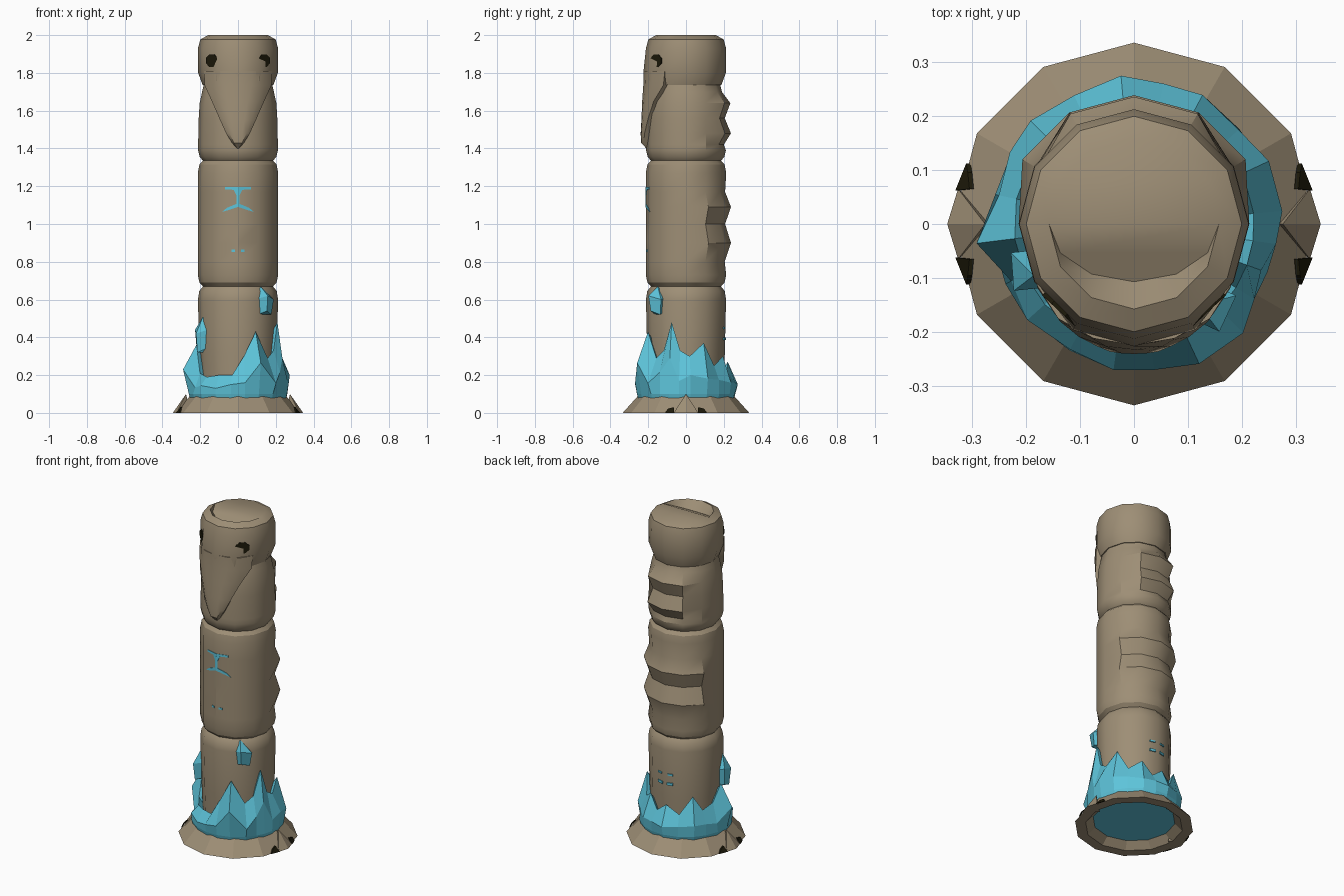
import bpy, bmesh, math
from math import sin, cos, radians
from mathutils import Vector

if "Cube" in bpy.data.objects:
    bpy.data.objects.remove(bpy.data.objects["Cube"])


def material(name, rgb):
    m = bpy.data.materials.new(name)
    m.diffuse_color = (*rgb, 1)
    m.use_nodes = True
    m.node_tree.nodes["Principled BSDF"].inputs["Base Color"].default_value = m.diffuse_color
    return m


WOOD = material("weathered wood", (0.34, 0.272, 0.18))
ICE = material("ice blue", (0.11, 0.55, 0.70))
DARK = material("dark hollow", (0.012, 0.010, 0.003))


def make(name, verts, faces, mat, smooth=None):
    me = bpy.data.meshes.new(name)
    me.from_pydata(verts, [], faces)
    bm = bmesh.new()
    bm.from_mesh(me)
    bmesh.ops.recalc_face_normals(bm, faces=bm.faces)
    bm.to_mesh(me)
    bm.free()
    me.materials.append(mat)
    ob = bpy.data.objects.new(name, me)
    bpy.context.collection.objects.link(ob)
    if smooth:
        bpy.context.view_layer.objects.active = ob
        ob.select_set(True)
        bpy.ops.object.shade_smooth_by_angle(angle=radians(smooth))
        ob.select_set(False)
    return ob


def pol(r, deg, z):
    return (r * cos(radians(deg)), r * sin(radians(deg)), z)


def lathe(rows, radius=None, n=12):
    """Rings of n points; radius(r, z, angle) may reshape them."""
    radius = radius or (lambda r, z, a: r)
    v = [pol(radius(r, z, k * 360 / n), k * 360 / n, z) for r, z in rows for k in range(n)]
    f = [(i * n + k, i * n + (k + 1) % n, (i + 1) * n + (k + 1) % n, (i + 1) * n + k)
         for i in range(len(rows) - 1) for k in range(n)]
    return v, f


def caps(v, f, n=12, top=True, bottom=True):
    if bottom:
        f.append(tuple(range(n)))
    if top:
        f.append(tuple(range(len(v) - n, len(v))))
    return v, f


# flared foot ring, hollow underneath
v, f = lathe([(.335, 0), (.245, .1), (.19, .1), (.19, .08), (.275, 0), (.335, 0)])
make("foot_ring", v, f, WOOD)

# lower pole segment
make("lower_segment", *caps(*lathe([(.195, .06), (.205, .3), (.212, .60), (.205, .645), (.185, .67)])),
     WOOD, 40)


# middle segment with carved bands round the back
def mid_radius(r, z, a):
    if 25 < a < 155:
        return {1.09: .238, .9: .238, 1.17: .207, 1.0: .207, .8: .205}.get(z, r)
    return r


mid = [(.185, .67), (.204, .69), (.213, .73), (.213, .8), (.213, .9), (.213, 1.0),
       (.213, 1.09), (.213, 1.17), (.213, 1.27), (.204, 1.315), (.185, 1.335)]
make("middle_segment", *caps(*lathe(mid, mid_radius)), WOOD, 30)


# bird body with two narrower bands at the back
def body_radius(r, z, a):
    if 55 < a < 125:
        return {1.64: .235, 1.48: .238, 1.56: .205, 1.42: .2}.get(z, r)
    return r


body = [(.185, 1.335), (.203, 1.355), (.211, 1.39), (.211, 1.42), (.21, 1.48),
        (.208, 1.56), (.203, 1.64), (.19, 1.70), (.18, 1.74)]
make("bird_body", *caps(*lathe(body, body_radius)), WOOD, 30)


# head, bulging forward, with a sloping notch sunk in the crown
def head_radius(r, z, a):
    if 235 < a < 305:
        return {1.735: .222, 1.8: .226, 1.93: .212}.get(z, r)
    return r


v, f = lathe([(.187, 1.735), (.211, 1.8), (.212, 1.93), (.199, 1.978), (.157, 2.0)], head_radius)
f.append(tuple(range(12)))
rim = len(v) - 12
floor = len(v)
for k in range(7, 12):
    x, y, z = v[rim + k]
    v.append((x, y * .68, z + y * .32))
slope = [rim + 6] + [floor + i for i in range(5)] + [rim]
outer = [rim + k for k in range(6, 12)] + [rim]
f.append(tuple(rim + k for k in range(7)))
f.append(tuple(slope))
f += [tuple(dict.fromkeys((outer[i], outer[i + 1], slope[i + 1], slope[i]))) for i in range(6)]
make("head", v, f, WOOD, 40)

# beak: a shield narrowing to a point, edges sunk into the body
v, f = [], []
beak = [(1.81, 58, .224), (1.735, 56, .226), (1.65, 39, .232), (1.55, 25, .236),
        (1.48, 16, .24), (1.43, 8, .238), (1.40, 2, .21)]
for z, half, r in beak:
    v.append(pol(.16, -90 - half, z))
    for u in range(-3, 4):
        edge = .012 if abs(u) == 3 else 0
        v.append(pol(r - edge, -90 + half * u / 3, z))
    v.append(pol(.16, -90 + half, z))
for i in range(len(beak) - 1):
    f += [(i * 9 + k, i * 9 + k + 1, i * 9 + k + 10, i * 9 + k + 9) for k in range(8)]
f += [tuple(range(9)), tuple(range(len(v) - 9, len(v)))]
make("beak", v, f, WOOD, 40)

# eyes: thin octagonal plates on the front corner faces
for s, side in ((1, "right"), (-1, "left")):
    n = Vector((s * sin(radians(43)), -cos(radians(43)), 0))
    t = Vector((n.y, -n.x, 0))
    mid_pt = Vector((s * .136, -.155, 1.865))
    v = []
    for d in (-.002, .006):
        for k in range(8):
            a = radians(22.5 + 45 * k)
            v.append(mid_pt + n * d + t * (.044 * cos(a)) + Vector((0, 0, .036 * sin(a))))
    f = [(k, (k + 1) % 8, 8 + (k + 1) % 8, 8 + k) for k in range(8)]
    make("eye_" + side, v, f + [tuple(range(8)), tuple(range(8, 16))], DARK)

# jagged ice collar: (angle, peak height, outer radius)
spikes = [(-20, .48, .25), (-8, .33, .265), (5, .30, .275), (25, .37, .275), (42, .25, .26),
          (62, .30, .27), (78, .22, .265), (95, .27, .275), (115, .22, .262), (135, .33, .27),
          (150, .24, .265), (168, .27, .255), (187, .36, .293), (205, .21, .25), (222, .19, .265),
          (243, .20, .26), (262, .20, .272), (278, .30, .272), (295, .43, .285), (315, .29, .285),
          (328, .33, .262)]
v, f = [], []
N = len(spikes)
for i, (a, h, r) in enumerate(spikes):
    low = .1 + (h - .1) * (.3 if i % 2 else .5)
    v += [pol(.245, a, .04), pol(.262, a, .1), pol(r, a, low), pol(.222, a, h), pol(.185, a, h - .06)]
for i in range(N):
    j = (i + 1) % N
    f += [(i * 5 + k, j * 5 + k, j * 5 + k + 1, i * 5 + k + 1) for k in range(4)]
f.append(tuple(i * 5 for i in range(N)))
make("ice_collar", v, f, ICE)


# loose ice shards clinging to the pole
def shard(name, c, rx, ry, z0, zm, z1, tip, turn):
    v = []
    for z, s in ((z0, .75), (zm, 1)):
        for k in range(4):
            a = radians(turn + 90 * k)
            v.append((c[0] + rx * s * cos(a), c[1] + ry * s * sin(a), z + .02 * (k % 2)))
    v.append((c[0] + tip[0], c[1] + tip[1], z1))
    f = [(0, 1, 2, 3)]
    for k in range(4):
        j = (k + 1) % 4
        f += [(k, j, 4 + j, 4 + k), (4 + k, 4 + j, 8)]
    make(name, v, f, ICE)


shard("ice_shard_right", (.14, -.15), .052, .052, .52, .60, .67, (-.02, .0), 20)
shard("ice_shard_left", (-.195, -.085), .042, .05, .32, .42, .51, (.01, -.01), 50)

# thin ice marks showing through the pole, mirrored about x = 0
marks = [("chest_mark_bar", -1, [(0, 1.18), (.07, 1.183), (.07, 1.195), (0, 1.195)]),
         ("chest_mark_collar", -1, [(0, 1.15), (.008, 1.15), (.022, 1.18), (0, 1.18)]),
         ("chest_mark_stem", -1, [(0, 1.105), (.008, 1.105), (.008, 1.15), (0, 1.15)]),
         ("chest_mark_leg", -1, [(0, 1.09), (.085, 1.063), (.06, 1.085), (0, 1.11)]),
         ("chest_spot", -1, [(.015, .853), (.035, .853), (.035, .865), (.015, .865)]),
         ("back_spot_upper", 1, [(.02, .445), (.05, .445), (.05, .455), (.02, .455)]),
         ("back_spot_lower", 1, [(.015, .385), (.05, .385), (.05, .4), (.015, .4)])]
for name, d, pts in marks:
    for s in (1, -1):
        v = [(s * x, d * (.2155 - .268 * x - t), z) for t in (0, .006) for x, z in pts]
        f = [(0, 1, 2, 3), (4, 5, 6, 7)] + [(k, (k + 1) % 4, 4 + (k + 1) % 4, 4 + k) for k in range(4)]
        make(name + ("_right" if s > 0 else "_left"), v, f, ICE)

# side wedges on the foot with dark chips beside them
for s, side in ((1, "right"), (-1, "left")):
    v = [(s * .275, 0, .1), (s * .345, 0, 0), (s * .325, .065, 0), (s * .325, -.065, 0), (s * .25, 0, .0)]
    make("foot_wedge_" + side, v, [(0, 1, 2), (0, 1, 3), (0, 2, 4), (0, 3, 4), (1, 2, 4, 3)], WOOD)
    for d, end in ((1, "back"), (-1, "front")):
        q = [(.326, .062, 0), (.306, .112, 0), (.303, .095, .023), (.300, .065, .03)]
        v = [(s * (x + o), d * y, z) for o in (.004, -.004) for x, y, z in q]
        f = [(0, 1, 2, 3), (4, 5, 6, 7)] + [(k, (k + 1) % 4, 4 + (k + 1) % 4, 4 + k) for k in range(4)]
        make("dark_chip_%s_%s" % (side, end), v, f, DARK)
